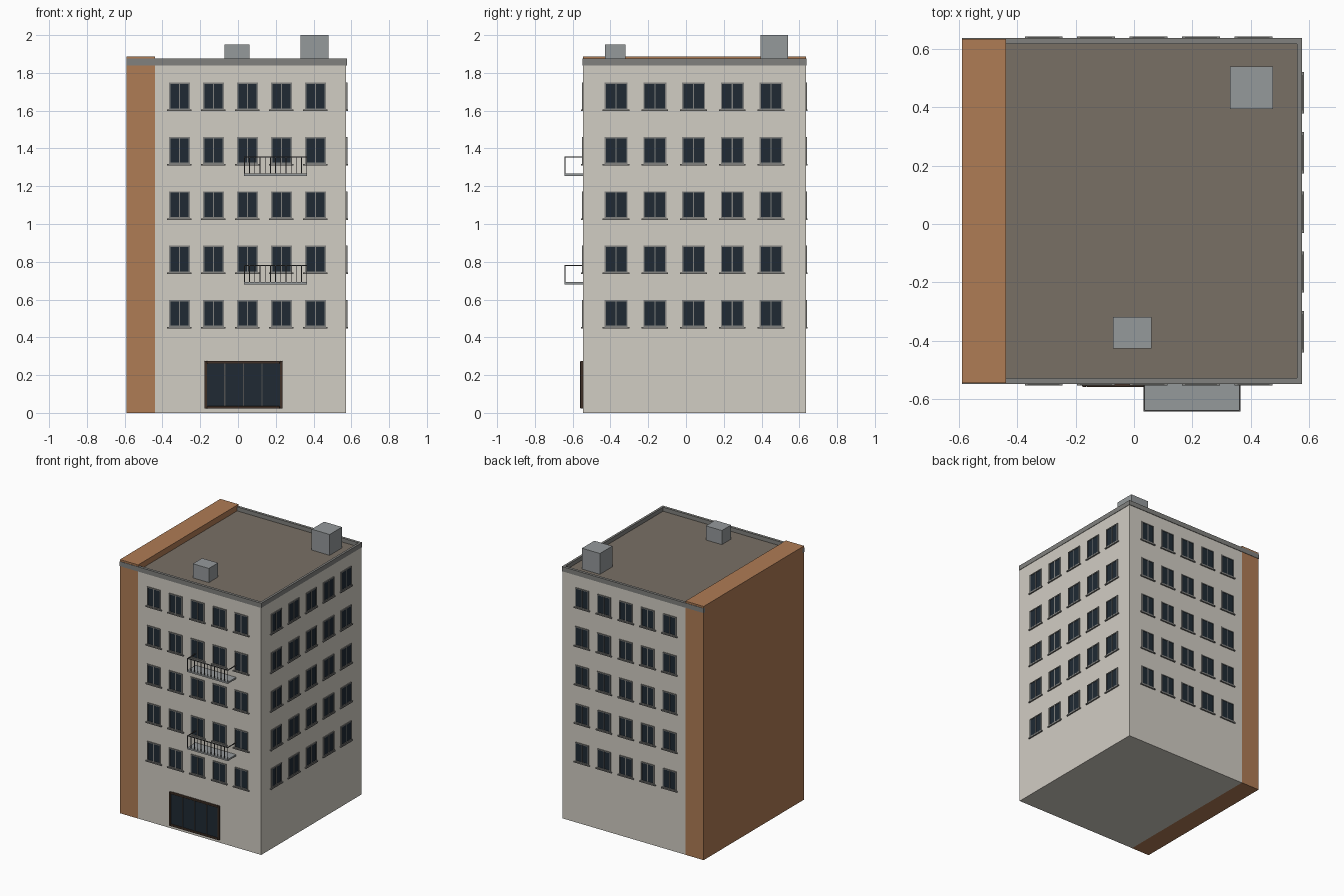
import bpy, bmesh
from mathutils import Matrix, Vector

if "Cube" in bpy.data.objects:
    bpy.data.objects.remove(bpy.data.objects["Cube"])


def mat(name, r, g, b):
    m = bpy.data.materials.new(name)
    m.diffuse_color = (r, g, b, 1)
    m.use_nodes = True
    m.node_tree.nodes["Principled BSDF"].inputs["Base Color"].default_value = m.diffuse_color
    return m


PLASTER = mat("plaster", .64, .61, .55)
BRICK = mat("terracotta", .43, .20, .09)
ROOF = mat("roof_felt", .19, .16, .13)
GLASS = mat("glass", .014, .023, .034)
TRIM = mat("trim", .22, .22, .21)
METAL = mat("metal", .08, .08, .08)
CONCRETE = mat("concrete", .30, .32, .33)
BROWN = mat("door_frame", .05, .03, .02)


def boxes(name, items, material, frame=Matrix(), bevel=0):
    """One object from (x0, x1, y0, y1, z0, z1) boxes placed in a frame."""
    bm = bmesh.new()
    for x0, x1, y0, y1, z0, z1 in items:
        centre = Vector((x0 + x1, y0 + y1, z0 + z1)) / 2
        size = Matrix.Diagonal((x1 - x0, y1 - y0, z1 - z0, 1))
        bmesh.ops.create_cube(bm, size=1, matrix=frame @ Matrix.Translation(centre) @ size)
    me = bpy.data.meshes.new(name)
    bm.to_mesh(me)
    bm.free()
    me.materials.append(material)
    ob = bpy.data.objects.new(name, me)
    bpy.context.collection.objects.link(ob)
    if bevel:
        mod = ob.modifiers.new("bevel", 'BEVEL')
        mod.width = bevel
        mod.segments = 2
    return ob


def ring(x0, x1, z0, z1, t, y0, y1):
    """Four bars of a rectangular frame on a facade."""
    return [(x0, x0 + t, y0, y1, z0, z1), (x1 - t, x1, y0, y1, z0, z1),
            (x0 + t, x1 - t, y0, y1, z0, z0 + t), (x0 + t, x1 - t, y0, y1, z1 - t, z1)]


XL, XM, XR, YF, YB = -.59, -.44, .573, -.545, .634
ROOF_Z, TOP = 1.845, 1.875

# Main block, side wall and roof
boxes("main_block", [(XM, XR, YF, YB, 0, 1.84)], PLASTER)
boxes("side_wall", [(XL, XM, YF - .001, YB + .001, 0, 1.888)], BRICK)
boxes("roof_surface", [(XM, XR - .01, YF + .01, YB - .01, 1.84, ROOF_Z)], ROOF)
boxes("parapet", [(XL, XR + .003, YF - .004, YF + .016, 1.84, TOP),
                  (XL, XR + .003, YB - .016, YB + .004, 1.84, TOP),
                  (XR - .014, XR + .003, YF + .016, YB - .016, 1.84, TOP)], TRIM)

# Rooftop units
boxes("roof_vent", [(-.072, .06, -.428, -.319, ROOF_Z, 1.95)], CONCRETE)
boxes("stair_head", [(.33, .478, .395, .541, ROOF_Z, 2.0)], CONCRETE)

# Windows: local x along the wall, -y outward
FLOORS = [.455 + .2875 * i for i in range(5)]


def window_grid(side, frame, centres, w, sill_w):
    frames, panes, sills = [], [], []
    for c in centres:
        for z in FLOORS:
            a, b, top = c - w / 2, c + w / 2, z + .143
            frames += ring(a, b, z, top, .007, -.006, .002)
            frames.append((c - .003, c + .003, -.005, .002, z + .007, top - .007))
            panes.append((a + .004, b - .004, -.0025, .001, z + .004, top - .004))
            sills.append((c - sill_w / 2, c + sill_w / 2, -.010, .002, z - .008, z))
    boxes(side + "_window_frames", frames, TRIM, frame)
    boxes(side + "_window_glass", panes, GLASS, frame)
    boxes(side + "_window_sills", sills, TRIM, frame)


cols_x = [-.31 + .18 * i for i in range(5)]
cols_y = [-.37 + .205 * i for i in range(5)]
front = Matrix.Translation((0, YF, 0))
back = Matrix.Translation((0, YB, 0)) @ Matrix.Diagonal((-1, -1, 1, 1))
right = Matrix(((0, -1, 0, XR), (1, 0, 0, 0), (0, 0, 1, 0), (0, 0, 0, 1)))
window_grid("front", front, cols_x, .11, .13)
window_grid("back", back, [-x for x in cols_x], .11, .13)
window_grid("right", right, cols_y, .122, .142)

# Entrance
boxes("entrance_frame", ring(-.178, .236, .022, .275, .014, -.015, .002), BROWN, front, .004)
boxes("entrance_glass", [(-.17, .228, -.006, .001, .03, .267)], GLASS, front)
boxes("entrance_mullions", [(x - .003, x + .003, -.011, .001, .036, .261)
                            for x in (-.07, .029, .128)], METAL, front)

# Balconies
X0, X1, Y0 = .032, .366, -.098
for name, z in (("lower", .68), ("upper", 1.255)):
    boxes(name + "_balcony_slab", [(X0, X1, Y0, .002, z, z + .012)], CONCRETE, front)
    top = z + .102
    t = .005
    rails = [(X0, X1, Y0, Y0 + t, top - t, top),
             (X0, X0 + t, Y0, 0, top - t, top), (X1 - t, X1, Y0, 0, top - t, top)]
    n = 13
    for i in range(n):
        x = X0 + (X1 - X0 - .004) * i / (n - 1)
        rails.append((x, x + .004, Y0 + .0005, Y0 + .0045, z + .01, top - .002))
    boxes(name + "_balcony_railing", rails, METAL, front)
